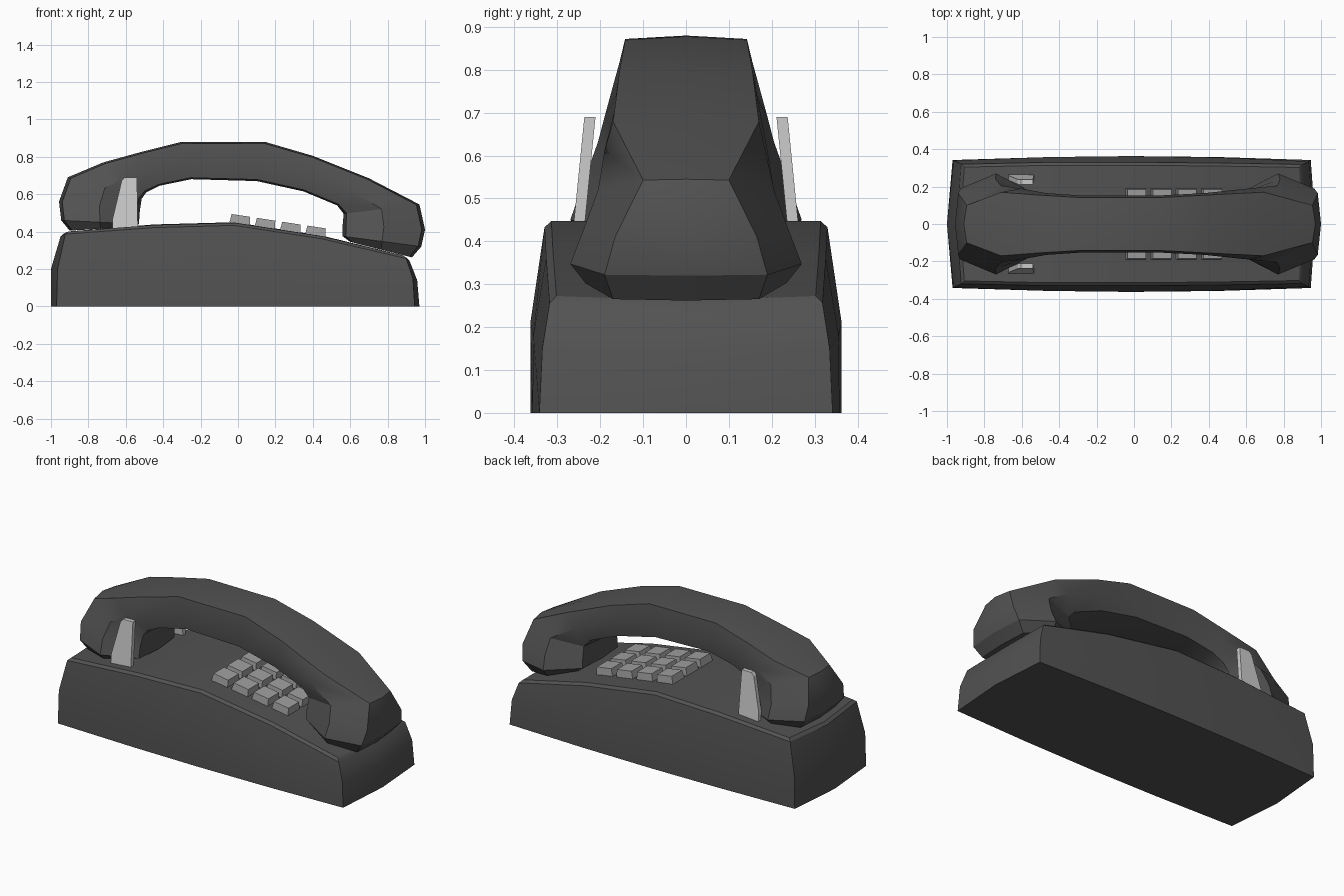
import bpy, bmesh, math
from mathutils import Matrix, Vector

cube = bpy.data.objects.get("Cube")
if cube:
    bpy.data.objects.remove(cube, do_unlink=True)


def material(name, value):
    m = bpy.data.materials.new(name)
    m.use_nodes = True
    color = (value, value, value, 1)
    m.diffuse_color = color
    m.node_tree.nodes["Principled BSDF"].inputs["Base Color"].default_value = color
    return m


charcoal = material("charcoal plastic", 0.085)
key_grey = material("key grey", 0.35)
light_grey = material("cradle light grey", 0.6)


def finish(bm, name, mat, smooth=None):
    bmesh.ops.recalc_face_normals(bm, faces=bm.faces)
    mesh = bpy.data.meshes.new(name)
    bm.to_mesh(mesh)
    bm.free()
    ob = bpy.data.objects.new(name, mesh)
    bpy.context.collection.objects.link(ob)
    mesh.materials.append(mat)
    if smooth:
        bpy.ops.object.select_all(action='DESELECT')
        ob.select_set(True)
        bpy.context.view_layer.objects.active = ob
        bpy.ops.object.shade_smooth_by_angle(angle=math.radians(smooth))
    return ob


def loft(halves, centers):
    """Skin mirrored five-point half sections and close both ends around a center."""
    bm = bmesh.new()
    rings = []
    for half in halves:
        full = list(half) + [(x, -y, z) for x, y, z in half[3:0:-1]]
        rings.append([bm.verts.new(p) for p in full])
    for a, b in zip(rings, rings[1:]):
        for i in range(8):
            j = (i + 1) % 8
            bm.faces.new((a[i], a[j], b[j], b[i]))
    for r, center in ((rings[0], centers[0]), (rings[-1], centers[1])):
        c = bm.verts.new(center)
        for i in range(0, 8, 2):
            bm.faces.new((r[i], r[i + 1], r[(i + 2) % 8], c)) if i in (0, 4) else \
                bm.faces.new((c, r[i], r[i + 1], r[(i + 2) % 8]))
    bmesh.ops.recalc_face_normals(bm, faces=bm.faces)
    return bm


# Base: bowed body with a humped top
def body_section(x, low, mid, mid_z, top, top_z):
    return [(x, 0, 0), (x, low, 0), (x, mid, mid_z), (x, top, top_z), (x, 0, top_z + 0.003)]


left_end = [(-1, 0, 0), (-.97, .342, 0), (-.965, .34, .2), (-.92, .318, .4), (-.945, 0, .388)]
right_end = [(.97, 0, 0), (.945, .342, 0), (.935, .335, .15), (.895, .316, .27), (.912, 0, .258)]
bm = loft([left_end,
           body_section(-.45, .358, .358, .21, .328, .435),
           body_section(-.02, .363, .363, .21, .328, .447),
           body_section(.45, .358, .356, .18, .324, .375),
           right_end], [(-1, 0, .2), (.958, 0, .14)])
rim = [e for e in bm.edges if min(v.co.z for v in e.verts) > .24
       and e.calc_face_angle(0) > .5]
bmesh.ops.bevel(bm, geom=rim, offset=.014, segments=1, affect='EDGES')
finish(bm, "base", charcoal, 28)


# Handset: sections from outer to inner curve, ending in the two cups
def grip_section(ox, oz, ix, iz, outer, mid, inner, crown=.04):
    o, i = Vector((ox, 0, oz)), Vector((ix, 0, iz))
    section = [o]
    for t, w in ((crown, outer), (.5, mid), (1 - crown, inner)):
        p = o.lerp(i, t)
        section.append((p.x, w, p.z))
    return section + [i]


sections = [
    (-.90, .405, -.57, .425, .17, .235, .15),
    (-.945, .46, -.53, .44, .19, .27, .17),
    (-.957, .56, -.525, .51, .165, .24, .165),
    (-.91, .69, -.515, .575, .10, .205, .15),
    (-.72, .77, -.49, .61, .17, .19, .15),
    (-.52, .825, -.42, .645, .155, .165, .15),
    (-.30, .88, -.25, .68, .142, .152, .142),
    (.15, .878, .10, .67, .142, .152, .142),
    (.40, .805, .35, .615, .155, .165, .15),
    (.70, .685, .53, .54, .17, .19, .15),
    (.97, .545, .565, .495, .10, .205, .15),
    (1.0, .41, .56, .44, .165, .24, .165),
    (.98, .32, .56, .375, .19, .27, .17),
    (.93, .262, .60, .345, .17, .235, .15),
]
bm = loft([grip_section(*s) for s in sections], [(-.74, 0, .415), (.77, 0, .305)])
finish(bm, "handset", charcoal, 28)

# Cradle prongs: tapered plates leaning inward on both sides
profile = [(-.67, .40), (-.67, .47), (-.622, .672), (-.605, .69), (-.54, .69), (-.535, .40)]
for side, label in ((-1, "right"), (1, "left")):
    bm = bmesh.new()
    faces = []
    for thick in (0, .026):
        faces.append([bm.verts.new((x, side * (.237 - (z - .43) * .1 + thick), z))
                      for x, z in profile])
        bm.faces.new(faces[-1])
    a, b = faces
    for i in range(len(a)):
        j = (i + 1) % len(a)
        bm.faces.new((a[i], a[j], b[j], b[i]))
    finish(bm, "cradle_prong_" + label, light_grey)

# Keypad: four by three tapered keys on the sloping top
slope = math.atan2(.072, .47)
tilt = Matrix.Rotation(slope, 4, 'Y')
for col in range(4):
    for row in range(3):
        x = .012 + col * .135
        z = .447 - (x + .02) * math.tan(slope) + .022
        bm = bmesh.new()
        bmesh.ops.create_cube(bm, size=1)
        for v in bm.verts:
            shrink = .9 if v.co.z > 0 else 1
            v.co = Vector((v.co.x * .11 * shrink, v.co.y * .112 * shrink, v.co.z * .045))
        bm.transform(Matrix.Translation((x, (row - 1) * .135, z)) @ tilt)
        finish(bm, f"key_{col + 1}_{row + 1}", key_grey)
